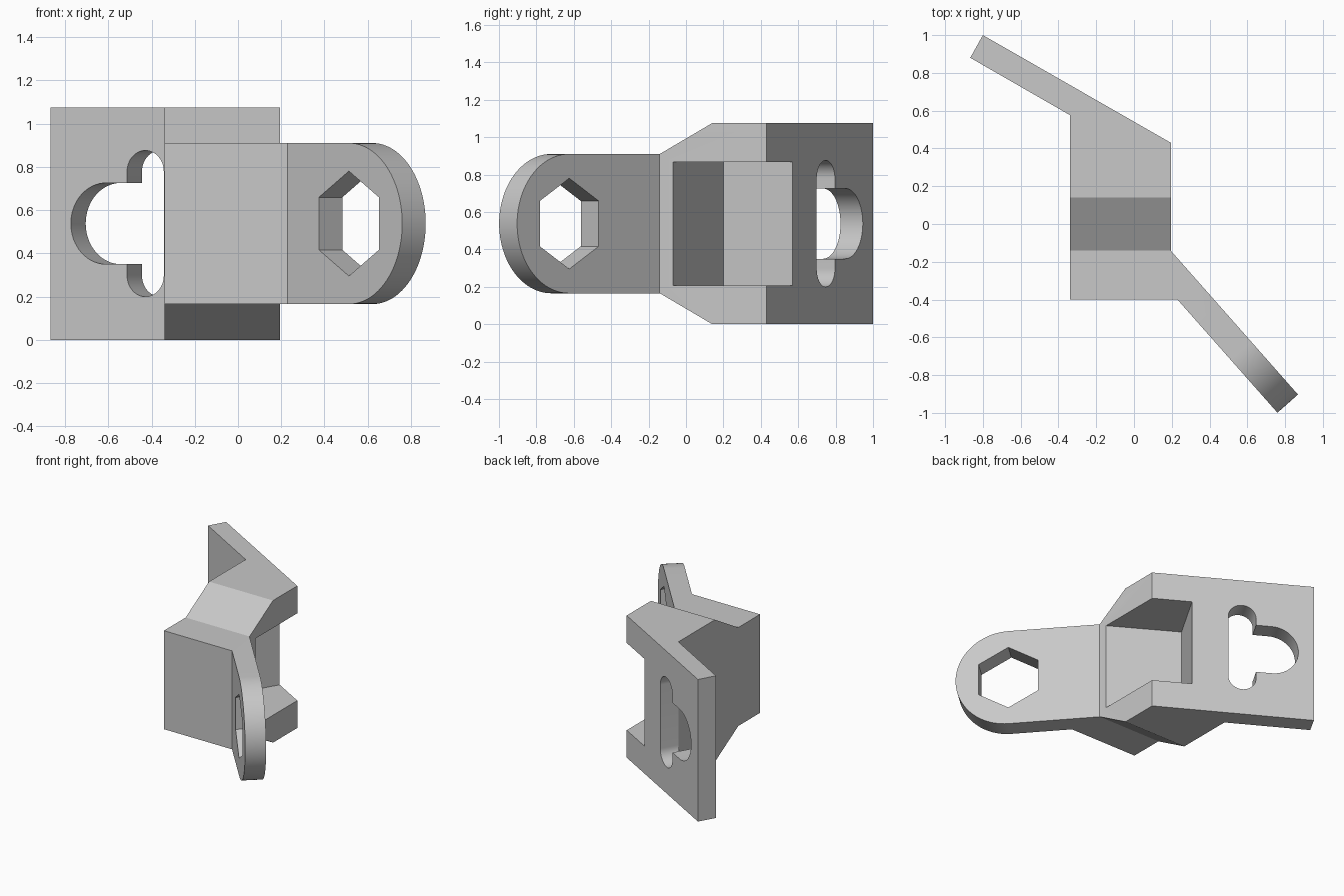
import bpy, bmesh
from math import sin, cos, pi, radians
from mathutils import Vector

cube = bpy.data.objects.get("Cube")
if cube:
    bpy.data.objects.remove(cube, do_unlink=True)

grey = bpy.data.materials.new("light grey")
grey.use_nodes = True
colour = (0.58, 0.58, 0.58, 1)
grey.diffuse_color = colour
grey.node_tree.nodes["Principled BSDF"].inputs["Base Color"].default_value = colour

X, Y, Z = Vector((1, 0, 0)), Vector((0, 1, 0)), Vector((0, 0, 1))
MID = 0.5375  # height of the symmetry plane
TOP = 2 * MID


def prism(name, outline, origin, u, v, w, start, end):
    """Extrude a 2D outline, drawn on axes u and v, along w."""
    bm = bmesh.new()
    verts = [bm.verts.new(origin + u * a + v * b + w * start) for a, b in outline]
    face = bm.faces.new(verts)
    new = bmesh.ops.extrude_face_region(bm, geom=[face])["geom"]
    moved = [g for g in new if isinstance(g, bmesh.types.BMVert)]
    bmesh.ops.translate(bm, verts=moved, vec=w * (end - start))
    bmesh.ops.recalc_face_normals(bm, faces=bm.faces)
    mesh = bpy.data.meshes.new(name)
    bm.to_mesh(mesh)
    bm.free()
    mesh.materials.append(grey)
    obj = bpy.data.objects.new(name, mesh)
    bpy.context.collection.objects.link(obj)
    return obj


def arc(cx, cy, r, a0, a1, n=32):
    return [(cx + r * cos(radians(a0 + (a1 - a0) * i / n)),
             cy + r * sin(radians(a0 + (a1 - a0) * i / n))) for i in range(n + 1)]


def combine(target, tool, operation):
    """Apply a boolean and discard its tool."""
    tool.hide_render = True
    bpy.context.view_layer.objects.active = target
    mod = target.modifiers.new("combine", "BOOLEAN")
    mod.operation, mod.solver, mod.object = operation, "EXACT", tool
    bpy.ops.object.modifier_apply(modifier=mod.name)
    bpy.data.objects.remove(tool, do_unlink=True)


# Block and rear plate, from their plan
plan = [(-0.80, 1.0), (-0.867, 0.88), (-0.34, 0.577), (-0.34, -0.40),
        (0.23, -0.40), (0.195, -0.14), (0.195, 0.43)]
bracket = prism("bracket", plan, Vector(), X, Y, Z, 0, TOP)

# Tapered top and bottom of the block
half = [(1.2, MID), (0.14, MID), (-0.14, 0.3725), (-1.2, 0.3725)]
side = half + [(y, -h) for y, h in reversed(half)]
combine(bracket, prism("side_shape", side, Z * MID, Y, Z, X, -1.2, 1.2), "INTERSECT")

# Pocket open to the side and the back
pocket = [(0.195, -0.07), (-0.265, 0.20), (-0.05, 0.571), (0.05, 0.745),
          (0.5, 0.745), (0.5, -0.25)]
combine(bracket, prism("pocket", pocket, Z * MID, X, Y, Z, -0.33, 0.33), "DIFFERENCE")

# Slotted keyhole through the rear plate
along = Vector((-cos(pi / 6), 0.5, 0))
through = Vector((0.5, cos(pi / 6), 0))
slot_centre = Vector((-0.428, 0.628, MID))
slot = arc(0, 0.24, 0.098, 0, 180) + arc(0, -0.24, 0.098, 180, 360)
lobe = arc(0.21, 0, 0.188, -90, 90) + [(0, 0.188), (0, -0.188)]
for name, outline in (("slot", slot), ("lobe", lobe)):
    combine(bracket, prism(name, outline, slot_centre, along, Z, through, -0.2, 0.4),
            "DIFFERENCE")

# Round-ended front arm with a hexagonal hole
arm_dir = Vector((0.662, -0.749, 0)).normalized()
arm_out = Vector((0.749, 0.662, 0)).normalized()
root = Vector((0.23, -0.40, MID))
tongue = arc(0.427, 0, 0.3725, -90, 90, 48) + [(-0.25, 0.3725), (-0.25, -0.3725)]
arm = prism("arm", tongue, root, arm_dir, Z, arm_out, 0, 0.145)
hexagon = arc(0.427, 0, 0.2425, 90, 390, 5)
combine(arm, prism("hex_hole", hexagon, root, arm_dir, Z, arm_out, -0.2, 0.4), "DIFFERENCE")
combine(bracket, arm, "UNION")

bpy.ops.object.select_all(action="DESELECT")
bracket.select_set(True)
bpy.context.view_layer.objects.active = bracket
bpy.ops.object.shade_smooth_by_angle(angle=radians(25))
